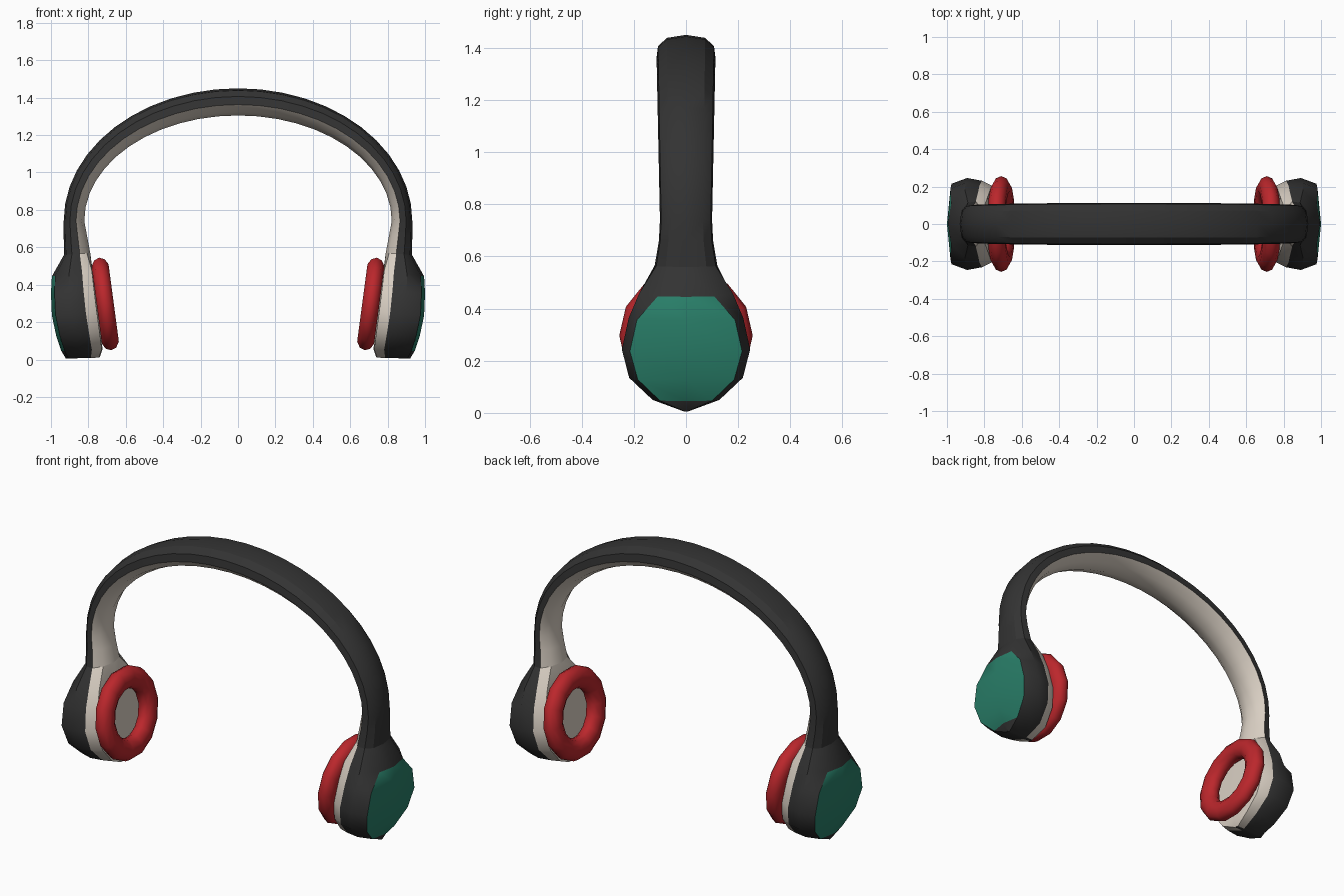
import bpy, bmesh, math
from mathutils import Vector

if "Cube" in bpy.data.objects:
    bpy.data.objects.remove(bpy.data.objects["Cube"])


def material(name, rgb):
    m = bpy.data.materials.new(name)
    m.diffuse_color = (*rgb, 1)
    m.use_nodes = True
    m.node_tree.nodes["Principled BSDF"].inputs["Base Color"].default_value = m.diffuse_color
    return m


DARK = material("charcoal", (0.033, 0.033, 0.033))
BEIGE = material("warm beige", (0.70, 0.63, 0.55))
GREEN = material("teal green", (0.022, 0.21, 0.14))
RED = material("red", (0.50, 0.02, 0.025))


def finish(name, bm, mats, angle):
    bmesh.ops.recalc_face_normals(bm, faces=bm.faces)
    me = bpy.data.meshes.new(name)
    bm.to_mesh(me)
    bm.free()
    for m in mats:
        me.materials.append(m)
    ob = bpy.data.objects.new(name, me)
    bpy.context.collection.objects.link(ob)
    bpy.ops.object.select_all(action='DESELECT')
    bpy.context.view_layer.objects.active = ob
    ob.select_set(True)
    bpy.ops.object.shade_smooth_by_angle(angle=math.radians(angle))
    return ob


# Half sections: (depth from outside to inside, half width as a share)
BAND = [(0, 0), (0.08, 0.65), (0.30, 0.95), (0.60, 1.0), (0.87, 0.62), (1, 0)]


def cup_section(wo):
    return [(0, 0), (0.08, wo), (0.42, 1.0), (0.74, 0.94), (0.98, 0.82), (1, 0)]


def loft(name, stations, green_range=(), cap_end=False, side=1):
    """Each station: outer (x, z), inner (x, z), half width, half section."""
    bm = bmesh.new()
    rings = []
    for o, i, w, sec in stations:
        full = [(u, v) for u, v in sec] + [(u, -v) for u, v in sec[-2:0:-1]]
        rings.append([bm.verts.new((side * (o[0] + (i[0] - o[0]) * u), v * w,
                                    o[1] + (i[1] - o[1]) * u)) for u, v in full])
    n = len(rings[0])
    for k, (a, b) in enumerate(zip(rings, rings[1:])):
        for j in range(n):
            f = bm.faces.new((a[j], a[(j + 1) % n], b[(j + 1) % n], b[j]))
            if 3 <= j <= 6:
                f.material_index = 1          # inner lining
            elif j in (0, n - 1) and k in green_range:
                f.material_index = 2          # outer plate
    if cap_end:
        bm.faces.new(rings[-1])
    return finish(name, bm, (DARK, BEIGE, GREEN), 32)


# Headband: half-ellipse arch with straight, slightly flared ends
end = ((0.93, 0.56), (0.79, 0.57), 0.12, BAND)
mid = ((0.932, 0.66), (0.807, 0.66), 0.104, BAND)
arch = []
for k in range(25):
    t = math.pi * k / 24
    c, s = math.cos(t), math.sin(t)
    arch.append(((0.932 * c, 0.74 + 0.71 * s), (0.822 * c, 0.74 + 0.565 * s),
                 0.10 + 0.013 * s, BAND))


def flip(st):
    o, i, w, sec = st
    return ((-o[0], o[1]), (-i[0], i[1]), w, sec)


loft("headband", [end, mid] + arch + [flip(mid), flip(end)])

# Ear cups continue the band ends: outer x, outer z, inner x, inner z, width, plate width
cup = [end] + [((ox, oz), (ix, iz), w, cup_section(wo / w)) for ox, oz, ix, iz, w, wo in (
    (0.995, 0.445, 0.777, 0.475, 0.180, 0.108),
    (1.000, 0.355, 0.765, 0.375, 0.220, 0.188),
    (0.995, 0.235, 0.750, 0.255, 0.246, 0.215),
    (0.972, 0.127, 0.735, 0.145, 0.218, 0.185),
    (0.945, 0.046, 0.724, 0.055, 0.128, 0.100),
    (0.920, 0.005, 0.740, 0.010, 0.012, 0.006))]


# Ear cushions: flattened rings tilted to follow the cups
def cushion(name, side, seg=14, tube=10, tilt=math.radians(7.6)):
    bm = bmesh.new()
    up = Vector((math.sin(tilt), 0, math.cos(tilt)))
    axis = Vector((math.cos(tilt), 0, -math.sin(tilt)))
    rings = []
    for k in range(seg):
        a = 2 * math.pi * k / seg
        d = Vector((0, math.cos(a), 0)) + up * math.sin(a)
        ring = []
        for j in range(tube):
            b = 2 * math.pi * j / tube
            p = (Vector((0.71, 0, 0.297)) + d * (0.195 + 0.061 * math.cos(b))
                 + axis * 0.048 * math.sin(b))
            ring.append(bm.verts.new((side * p.x, p.y, p.z)))
        rings.append(ring)
    for k in range(seg):
        a, b = rings[k], rings[(k + 1) % seg]
        for j in range(tube):
            bm.faces.new((a[j], b[j], b[(j + 1) % tube], a[(j + 1) % tube]))
    finish(name, bm, (RED,), 60)


for label, side in (("right", 1), ("left", -1)):
    loft(label + "_ear_cup", cup, range(1, 5), True, side)
    cushion(label + "_ear_cushion", side)
